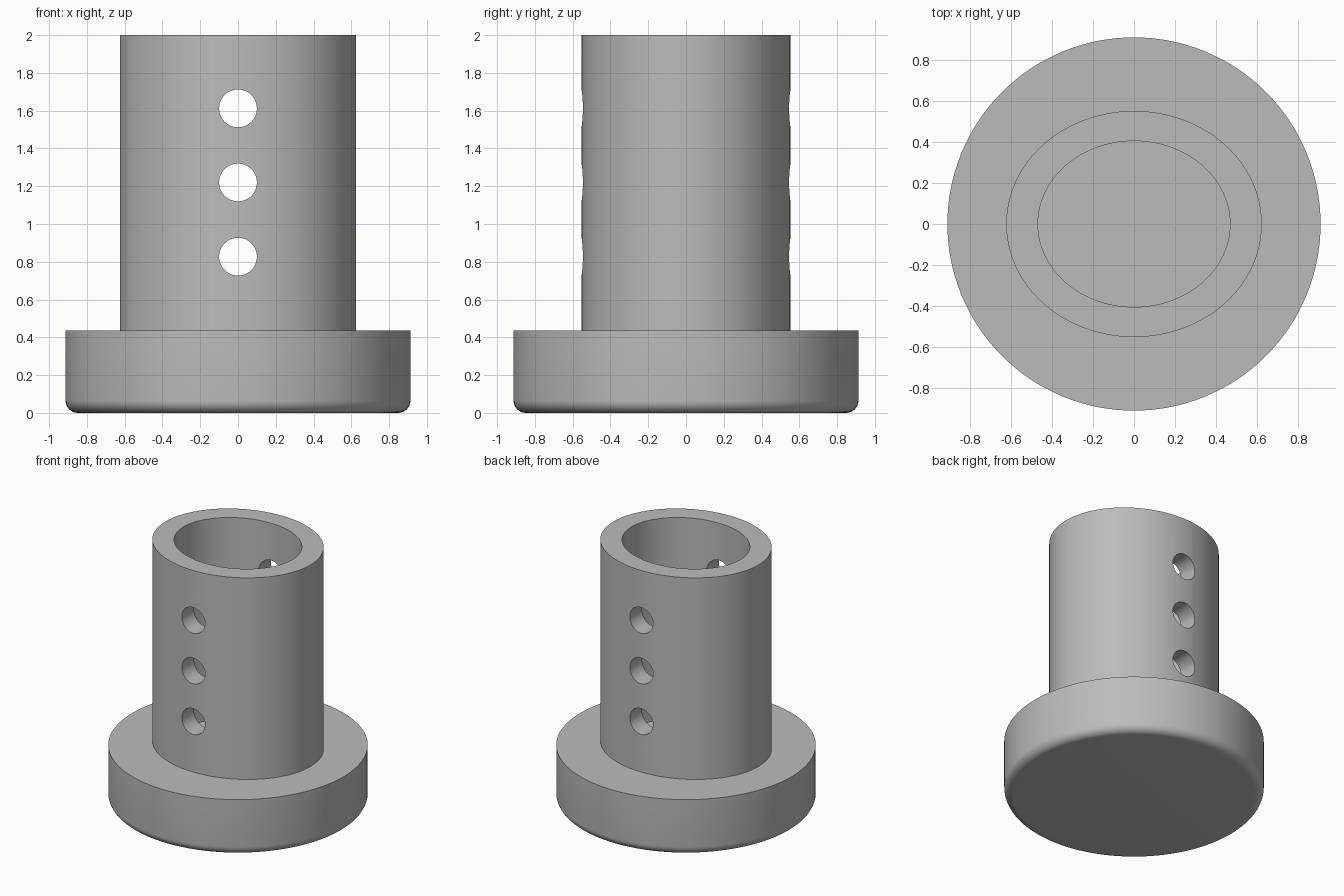
import bpy
import bmesh
import math
from mathutils import Matrix

cube = bpy.data.objects.get("Cube")
if cube:
    bpy.data.objects.remove(cube, do_unlink=True)

SEGMENTS = 128
BASE_TOP = 0.435

grey = bpy.data.materials.new("plain_grey")
grey.use_nodes = True
colour = (0.5, 0.5, 0.5, 1)
grey.diffuse_color = colour
grey.node_tree.nodes["Principled BSDF"].inputs["Base Color"].default_value = colour


def add_object(name, bm):
    mesh = bpy.data.meshes.new(name)
    bmesh.ops.recalc_face_normals(bm, faces=bm.faces)
    bm.to_mesh(mesh)
    bm.free()
    mesh.materials.append(grey)
    obj = bpy.data.objects.new(name, mesh)
    bpy.context.collection.objects.link(obj)
    return obj


def lathe(name, rings, closed=False):
    """Join elliptical rings (rx, ry, z); cap the ends or close the loop."""
    bm = bmesh.new()
    loops = []
    for rx, ry, z in rings:
        angles = [math.tau * i / SEGMENTS for i in range(SEGMENTS)]
        loops.append([bm.verts.new((rx * math.cos(a), ry * math.sin(a), z)) for a in angles])
    pairs = list(zip(loops, loops[1:]))
    if closed:
        pairs.append((loops[-1], loops[0]))
    else:
        bm.faces.new(loops[0])
        bm.faces.new(loops[-1])
    for low, high in pairs:
        for i in range(SEGMENTS):
            j = (i + 1) % SEGMENTS
            bm.faces.new((low[i], low[j], high[j], high[i]))
    return add_object(name, bm)


def activate(obj):
    bpy.ops.object.select_all(action="DESELECT")
    obj.select_set(True)
    bpy.context.view_layer.objects.active = obj


# Round base with a filleted lower edge
radius, fillet, steps = 0.913, 0.065, 8
rings = []
for i in range(steps + 1):
    a = math.pi / 2 * i / steps
    r = radius - fillet + fillet * math.sin(a)
    rings.append((r, r, fillet - fillet * math.cos(a)))
rings.append((radius, radius, BASE_TOP))
base = lathe("base", rings)

# Oval tube, sunk slightly into the base
outer, inner = (0.625, 0.553), (0.47, 0.406)
bottom = BASE_TOP - 0.01
tube = lathe("tube", [(*outer, bottom), (*outer, 2), (*inner, 2), (*inner, bottom)], closed=True)

# Three cross holes drilled through front and back
bm = bmesh.new()
for z in (0.827, 1.22, 1.612):
    bmesh.ops.create_cone(bm, cap_ends=True, segments=48, radius1=0.1, radius2=0.1, depth=2,
                          matrix=Matrix.Translation((0, 0, z)) @ Matrix.Rotation(math.pi / 2, 4, "X"))
cutter = add_object("hole_cutter", bm)
cutter.hide_render = True

drill = tube.modifiers.new("holes", "BOOLEAN")
drill.operation = "DIFFERENCE"
drill.solver = "EXACT"
drill.object = cutter
activate(tube)
bpy.ops.object.modifier_apply(modifier=drill.name)
bpy.data.objects.remove(cutter, do_unlink=True)

# Smooth curved walls, keep rims crisp
for obj in (base, tube):
    activate(obj)
    bpy.ops.object.shade_smooth_by_angle(angle=math.radians(30))
